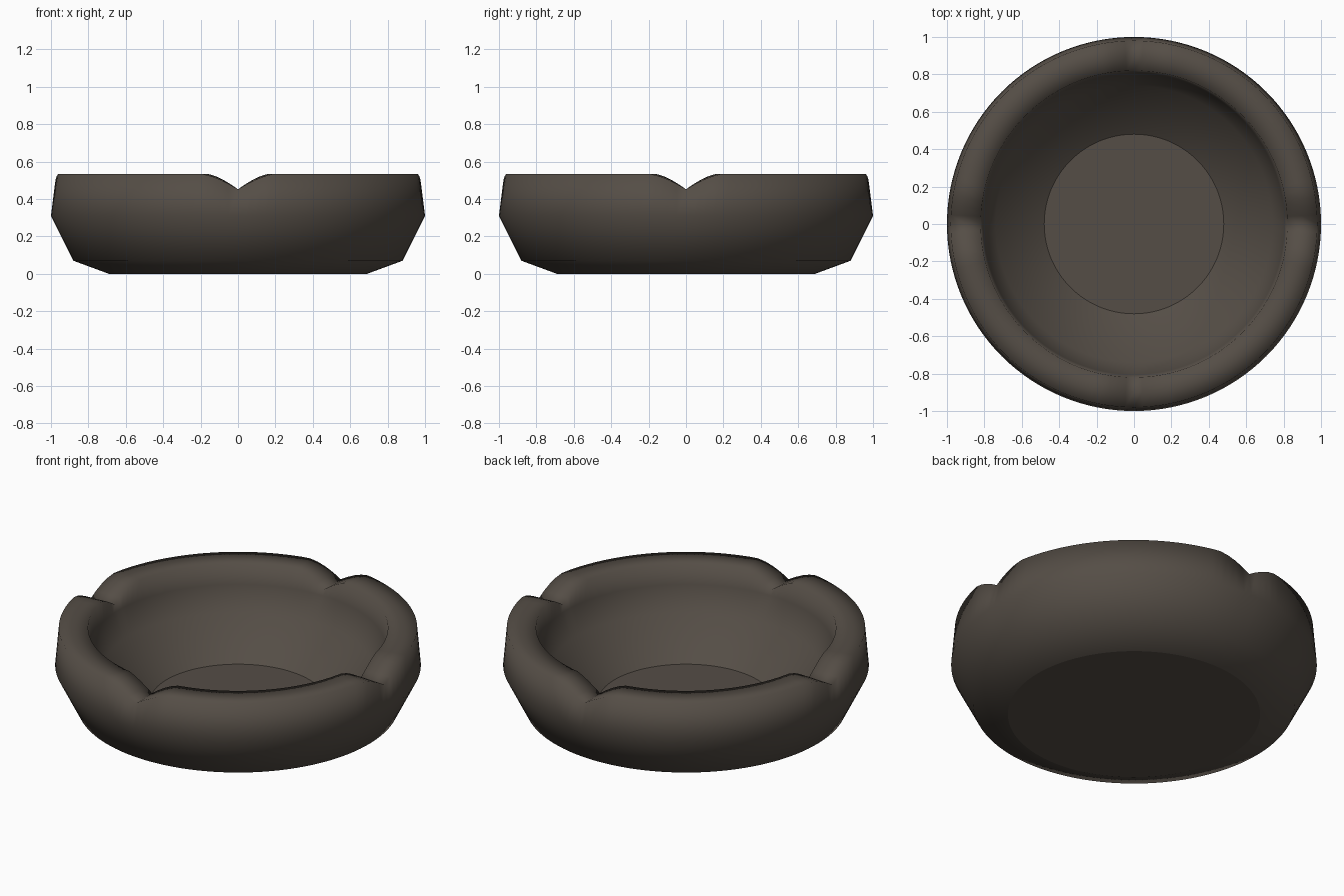
import bpy, bmesh
from math import sin, cos, pi, radians

if "Cube" in bpy.data.objects:
    bpy.data.objects.remove(bpy.data.objects["Cube"])

SEGMENTS = 128
# Cross-section (radius, height), from underside round the rim to the inner floor
PROFILE = [(0.69, 0), (0.88, 0.07), (1.0, 0.31), (0.98, 0.535),
           (0.90, 0.535), (0.82, 0.535), (0.805, 0.42), (0.74, 0.28), (0.48, 0.09)]
RIM = (3, 4, 5)


def notch_drop(angle):
    # Four pinched notches, one on each axis
    quarter = pi / 2
    d = abs((angle + quarter / 2) % quarter - quarter / 2)
    t = max(0, 1 - d / radians(11.8))
    return 0.083 * t ** 1.5


bm = bmesh.new()
rings = []
for k, (r, z) in enumerate(PROFILE):
    ring = []
    for i in range(SEGMENTS):
        a = 2 * pi * i / SEGMENTS
        h = z - notch_drop(a) if k in RIM else z
        ring.append(bm.verts.new((r * cos(a), r * sin(a), h)))
    rings.append(ring)

# Walls and rim
for lower, upper in zip(rings, rings[1:]):
    for i in range(SEGMENTS):
        j = (i + 1) % SEGMENTS
        bm.faces.new((lower[i], lower[j], upper[j], upper[i])).smooth = True

# Flat underside and flat inner floor, with sharp borders
for cap in (list(reversed(rings[0])), rings[-1]):
    face = bm.faces.new(cap)
    for edge in face.edges:
        edge.smooth = False

mesh = bpy.data.meshes.new("notched_bowl")
bm.to_mesh(mesh)
bm.free()
bowl = bpy.data.objects.new("notched_bowl", mesh)
bpy.context.collection.objects.link(bowl)

# Dark brown glaze
glaze = bpy.data.materials.new("dark_glaze")
glaze.diffuse_color = (0.09, 0.075, 0.061, 1)
glaze.use_nodes = True
glaze.node_tree.nodes["Principled BSDF"].inputs["Base Color"].default_value = glaze.diffuse_color
mesh.materials.append(glaze)
